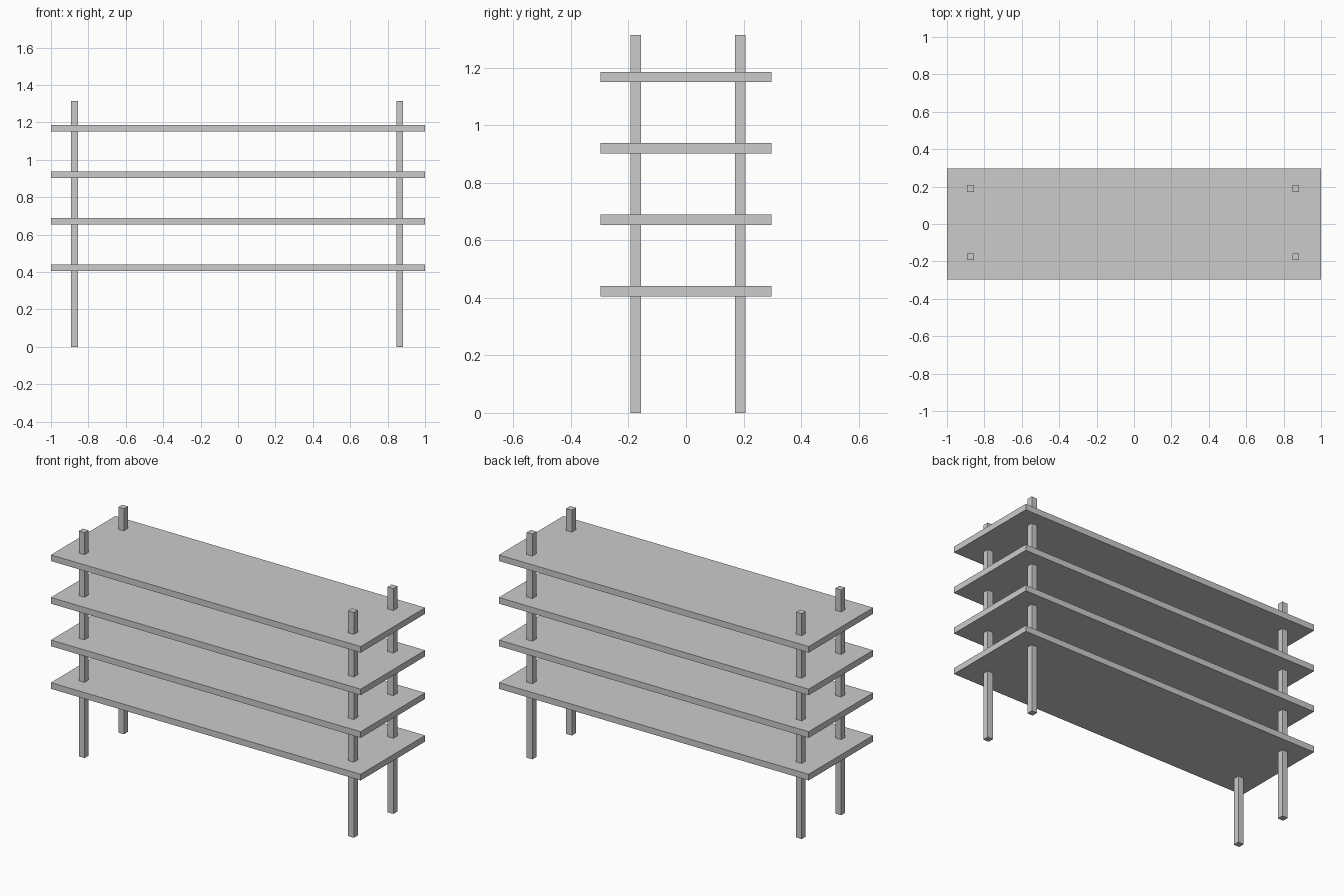
import bpy

if "Cube" in bpy.data.objects:
    bpy.data.objects.remove(bpy.data.objects["Cube"])


def box(name, lo, hi):
    """Axis-aligned box between two corners."""
    bpy.ops.mesh.primitive_cube_add(size=1, location=[(a + b) / 2 for a, b in zip(lo, hi)])
    obj = bpy.context.object
    obj.name = name
    obj.scale = [b - a for a, b in zip(lo, hi)]
    bpy.ops.object.transform_apply(location=False, rotation=False, scale=True)
    return obj


THICK = 0.036
HALF_DEPTH = 0.297
POST_HEIGHT = 1.315

# Four evenly spaced shelf boards
for i in range(4):
    z = 0.405 + 0.2485 * i
    box(f"shelf_{i + 1}", (-1, -HALF_DEPTH, z), (1, HALF_DEPTH, z + THICK))

# Four square posts running through all the boards
h = 0.0185
for side, x in (("left", -0.874), ("right", 0.865)):
    for end, y in (("front", -0.175), ("back", 0.189)):
        box(f"{end}_{side}_post", (x - h, y - h, 0), (x + h, y + h, POST_HEIGHT))
